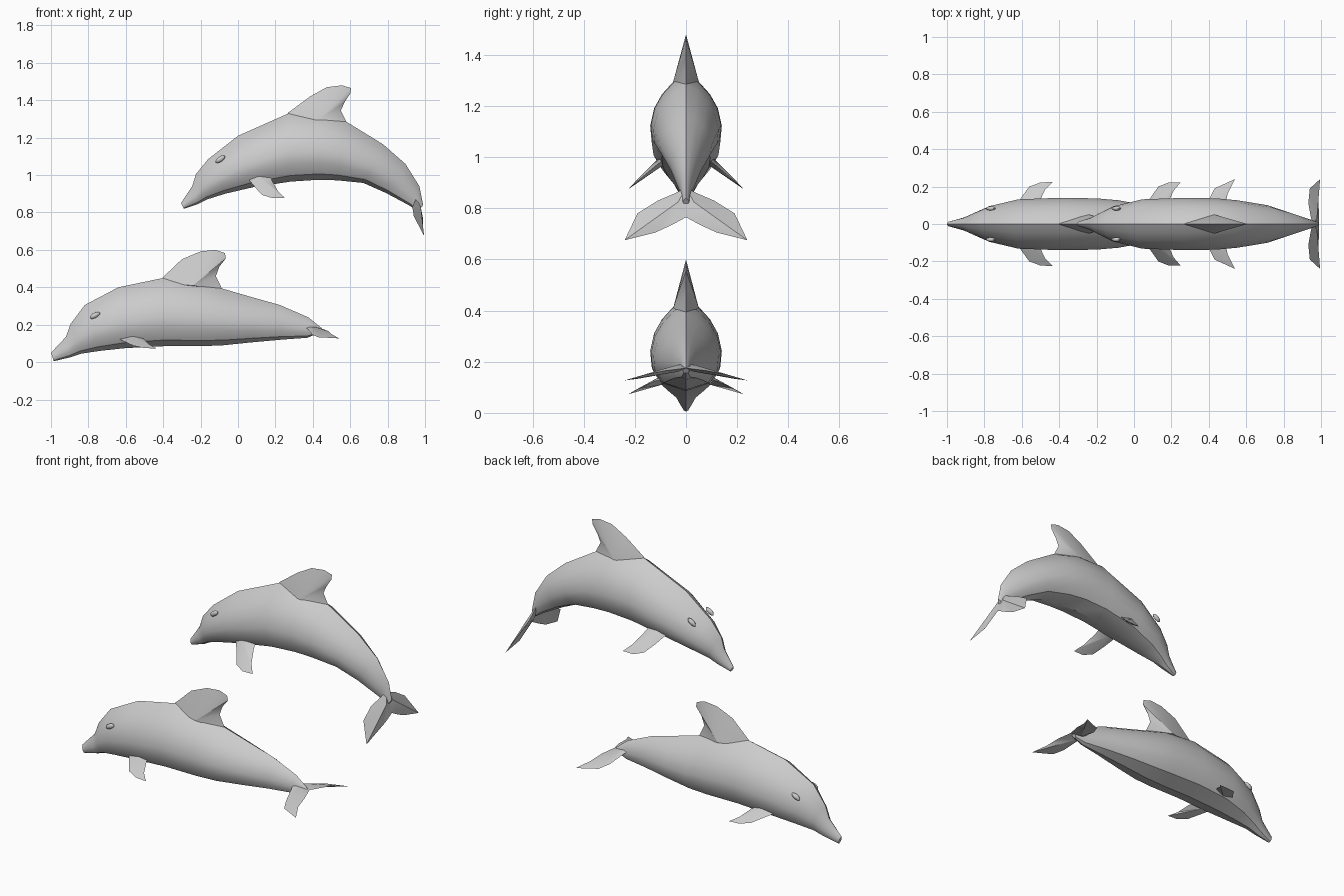
import bpy, bmesh, math
from mathutils import Vector

grey = bpy.data.materials.new("dolphin grey")
grey.diffuse_color = (0.6, 0.6, 0.6, 1)

# Half cross-section: (width fraction, height fraction) from back ridge to belly
SECTION = [(0, 1), (.34, .91), (.67, .77), (.89, .62), (1, .43), (.96, .26), (.68, .09), (0, 0)]


def finish(bm, name, angle=35):
    bmesh.ops.recalc_face_normals(bm, faces=bm.faces)
    mesh = bpy.data.meshes.new(name)
    bm.to_mesh(mesh)
    bm.free()
    ob = bpy.data.objects.new(name, mesh)
    bpy.context.collection.objects.link(ob)
    mesh.materials.append(grey)
    bpy.ops.object.select_all(action='DESELECT')
    ob.select_set(True)
    bpy.context.view_layer.objects.active = ob
    bpy.ops.object.shade_smooth_by_angle(angle=math.radians(angle))
    return ob


def body(name, stations):
    """Loft egg-shaped rings through (top x, top z, belly x, belly z, half width)."""
    bm = bmesh.new()
    loop = SECTION + [(-w, h) for w, h in SECTION[-2:0:-1]]
    rings = []
    for tx, tz, bx, bz, half in stations:
        rings.append([bm.verts.new((bx + (tx - bx) * h, w * half, bz + (tz - bz) * h))
                      for w, h in loop])
    n = len(loop)
    for a, b in zip(rings, rings[1:]):
        for i in range(n):
            j = (i + 1) % n
            bm.faces.new((a[i], a[j], b[j], b[i]))
    bm.faces.new(rings[0])
    bm.faces.new(rings[-1])
    finish(bm, name)


def fin(name, outline, root, normal, thick):
    """Thin-edged blade: outline joined to a raised point on each side of its root."""
    bm = bmesh.new()
    rim = [bm.verts.new(p) for p in outline]
    off = Vector(normal).normalized() * thick
    for s in (1, -1):
        apex = bm.verts.new(Vector(root) + off * s)
        for i, v in enumerate(rim):
            bm.faces.new((v, rim[(i + 1) % len(rim)], apex))
    finish(bm, name)


def pair(name, outline, root, normal, thick):
    for side, s in (("left", 1), ("right", -1)):
        def flip(p):
            return (p[0], p[1] * s, p[2])
        fin(f"{name}_{side}", [flip(p) for p in outline], flip(root), flip(normal), thick)


def eyes(name, centre, tilt):
    for side, s in (("left", 1), ("right", -1)):
        bpy.ops.mesh.primitive_uv_sphere_add(
            segments=8, ring_count=6, radius=1, location=(centre[0], centre[1] * s, centre[2]),
            rotation=(0, tilt, 0), scale=(.03, .012, .014))
        ob = bpy.context.object
        ob.name = f"{name}_{side}"
        ob.data.materials.append(grey)
        bpy.ops.object.shade_smooth_by_angle(angle=math.radians(35))


# Lower, level dolphin
body("lower_body", [
    (-1.0, .05, -.985, .005, .012), (-.92, .135, -.90, .025, .035),
    (-.895, .205, -.84, .045, .055), (-.82, .305, -.74, .06, .095),
    (-.64, .40, -.60, .075, .132), (-.40, .45, -.40, .085, .14),
    (-.20, .43, -.20, .085, .137), (-.09, .395, -.08, .09, .127),
    (.065, .35, .065, .105, .10), (.225, .305, .23, .12, .06),
    (.375, .24, .37, .13, .025), (.45, .18, .43, .155, .012)])
fin("lower_dorsal_fin", [
    (-.44, 0, .42), (-.40, 0, .455), (-.30, 0, .55), (-.20, 0, .592), (-.12, 0, .60),
    (-.07, 0, .583), (-.065, 0, .555), (-.10, 0, .51), (-.118, 0, .46), (-.08, 0, .38)],
    (-.24, 0, .41), (0, 1, 0), .05)
pair("lower_flipper", [
    (-.64, .09, .125), (-.56, .20, .088), (-.50, .222, .075), (-.435, .225, .073),
    (-.475, .185, .095), (-.505, .12, .125), (-.52, .09, .13)],
    (-.57, .10, .125), (0, .4, 1), .016)
pair("lower_fluke", [
    (.34, 0, .19), (.37, .03, .18), (.40, .13, .145), (.43, .19, .133), (.54, .24, .127),
    (.50, .16, .15), (.485, .08, .165), (.46, 0, .175)],
    (.41, .03, .175), (.3, .2, 1), .014)
eyes("lower_eye", (-.765, .083, .25), -.5)

# Upper, leaping dolphin with arched back
body("upper_body", [
    (-.305, .85, -.29, .82, .012), (-.245, .94, -.215, .845, .035),
    (-.225, 1.005, -.165, .87, .055), (-.16, 1.085, -.07, .90, .095),
    (0, 1.21, .08, .935, .132), (.27, 1.33, .28, .965, .14),
    (.45, 1.325, .43, .975, .137), (.58, 1.285, .53, .972, .127),
    (.775, 1.165, .67, .958, .10), (.895, 1.06, .79, .905, .06),
    (.97, .94, .915, .838, .025), (.99, .84, .965, .805, .012)])
fin("upper_dorsal_fin", [
    (.23, 0, 1.29), (.27, 0, 1.335), (.385, 0, 1.42), (.475, 0, 1.47), (.555, 0, 1.48),
    (.605, 0, 1.465), (.60, 0, 1.435), (.57, 0, 1.39), (.55, 0, 1.345), (.59, 0, 1.265)],
    (.43, 0, 1.295), (0, 1, 0), .05)
pair("upper_flipper", [
    (.05, .09, .985), (.095, .15, .93), (.13, .20, .893), (.185, .222, .877),
    (.25, .223, .879), (.213, .18, .915), (.185, .12, .965), (.175, .09, .99)],
    (.11, .10, .98), (0, .85, 1), .016)
pair("upper_fluke", [
    (.955, 0, .88), (.945, .04, .86), (.932, .11, .83), (.94, .19, .78), (.995, .24, .675),
    (.985, .12, .705), (.99, .055, .735), (.99, 0, .765)],
    (.965, .03, .82), (1, .1, .3), .014)
eyes("upper_eye", (-.095, .083, 1.085), -.6)
